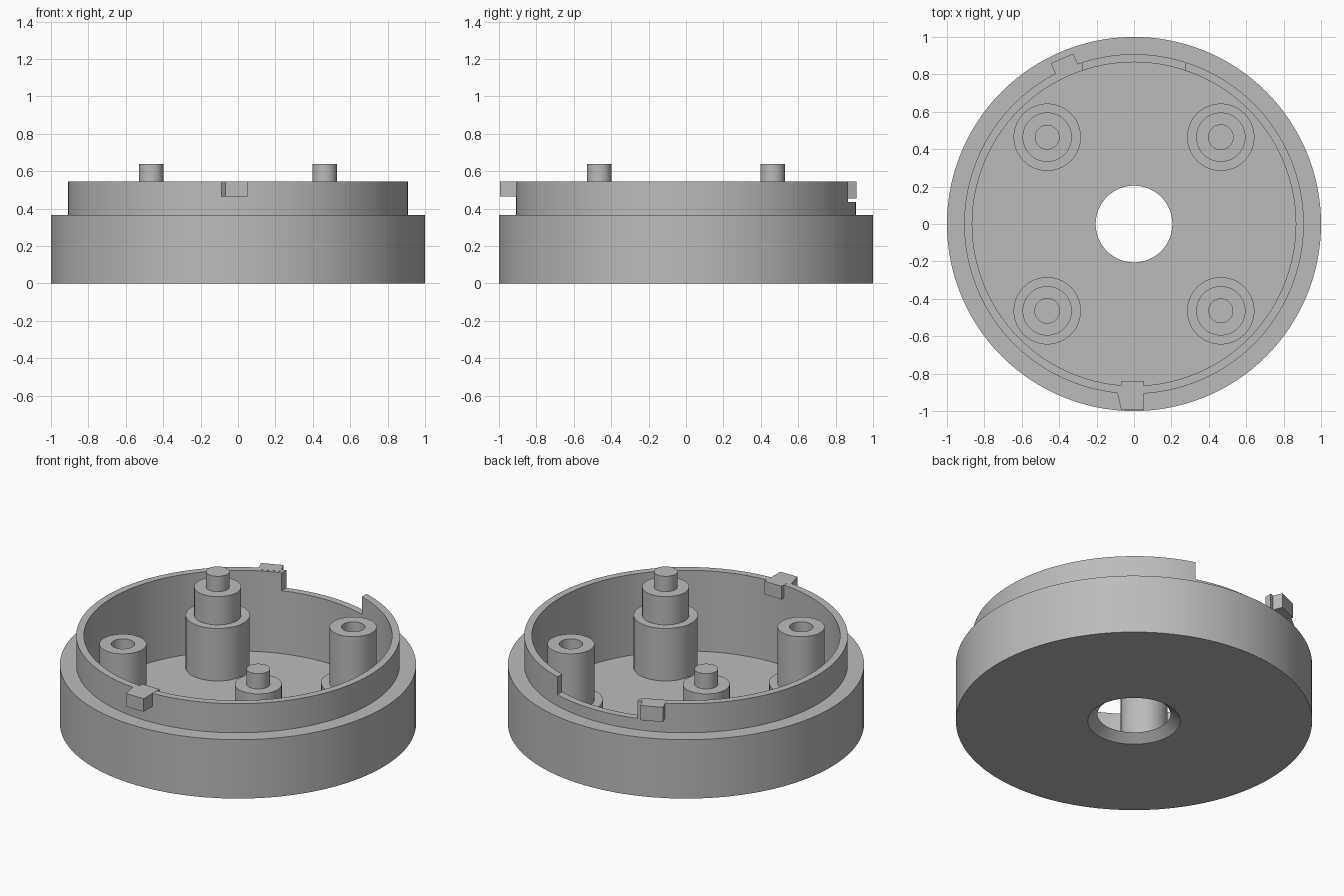
import bpy, bmesh, math
from mathutils import Matrix

if "Cube" in bpy.data.objects:
    bpy.data.objects.remove(bpy.data.objects["Cube"], do_unlink=True)

grey = bpy.data.materials.new("plain grey")
grey.use_nodes = True
COLOUR = (0.5, 0.5, 0.5, 1)
grey.diffuse_color = COLOUR
grey.node_tree.nodes["Principled BSDF"].inputs["Base Color"].default_value = COLOUR

FLOOR, STEP, RIM, PIN_TOP = 0.045, 0.365, 0.545, 0.64
INNER, LIP = 0.865, 0.908
POST = 0.464


def finish(name, bm, smooth=True):
    bmesh.ops.recalc_face_normals(bm, faces=bm.faces)
    mesh = bpy.data.meshes.new(name)
    bm.to_mesh(mesh)
    bm.free()
    obj = bpy.data.objects.new(name, mesh)
    bpy.context.collection.objects.link(obj)
    mesh.materials.append(grey)
    bpy.ops.object.select_all(action="DESELECT")
    obj.select_set(True)
    bpy.context.view_layer.objects.active = obj
    if smooth:
        bpy.ops.object.shade_smooth_by_angle(angle=math.radians(30))
    return obj


def lathe(name, profile, steps, centre=(0, 0), closed=False):
    """Turn an (r, z) profile around a vertical axis."""
    bm = bmesh.new()
    verts = [bm.verts.new((r, 0, z)) for r, z in profile]
    pairs = list(zip(verts, verts[1:]))
    if closed:
        pairs.append((verts[-1], verts[0]))
    edges = [bm.edges.new(p) for p in pairs]
    bmesh.ops.spin(bm, geom=verts + edges, cent=(0, 0, 0), axis=(0, 0, 1),
                   angle=math.tau, steps=steps)
    bmesh.ops.remove_doubles(bm, verts=bm.verts, dist=1e-4)
    bmesh.ops.translate(bm, verts=bm.verts, vec=(*centre, 0))
    return finish(name, bm)


def prism(name, outline, low, high, turn=0):
    """Extrude a plan outline upward, then turn it about the z axis."""
    bm = bmesh.new()
    face = bm.faces.new([bm.verts.new((x, y, low)) for x, y in outline])
    top = bmesh.ops.extrude_face_region(bm, geom=[face])["geom"]
    bmesh.ops.translate(bm, vec=(0, 0, high - low),
                        verts=[g for g in top if isinstance(g, bmesh.types.BMVert)])
    bmesh.ops.rotate(bm, verts=bm.verts, matrix=Matrix.Rotation(turn, 3, "Z"))
    return finish(name, bm, smooth=False)


# Round housing with a stepped lip and a countersunk centre hole
housing = lathe("housing", [
    (0.26, 0), (1, 0), (1, STEP), (LIP, STEP), (LIP, RIM),
    (INNER, RIM), (INNER, FLOOR), (0.205, FLOOR)], 128, closed=True)

# Gap in the back of the lip
cutter = prism("lip_gap_cutter",
               [(-0.275, 0.7), (0.275, 0.7), (0.275, 1.1), (-0.275, 1.1)], 0.435, 0.7)
cutter.hide_render = True
gap = housing.modifiers.new("lip_gap", "BOOLEAN")
gap.operation, gap.solver, gap.object = "DIFFERENCE", "EXACT", cutter
bpy.context.view_layer.objects.active = housing
bpy.ops.object.modifier_apply(modifier=gap.name)
bpy.data.objects.remove(cutter, do_unlink=True)

# Two pin posts and two socket posts on opposite corners
for side, s in (("left", 1), ("right", -1)):
    lathe(side + "_pin_post", [
        (0, FLOOR), (0.18, FLOOR), (0.18, 0.37), (0.132, 0.37), (0.132, RIM),
        (0.066, RIM), (0.066, PIN_TOP), (0, PIN_TOP)], 48, (s * POST, -s * POST))
    lathe(side + "_socket_post", [
        (0, FLOOR), (0.18, FLOOR), (0.18, 0.2), (0.132, 0.2), (0.132, RIM),
        (0.066, RIM), (0.066, 0.2), (0, 0.2)], 48, (s * POST, s * POST))

# Locking key through the front of the lip
prism("front_key", [
    (-0.068, -0.84), (-0.068, -0.887), (-0.09, -0.9), (-0.068, -0.995),
    (0.05, -0.995), (0.05, -0.84)], 0.465, RIM + 0.001)

# Locking key on the lip beside the back gap
prism("back_key", [
    (-0.065, 0.88), (0.065, 0.88), (0.065, 0.965), (-0.065, 0.965)],
    0.455, RIM + 0.001, math.radians(23.5))
